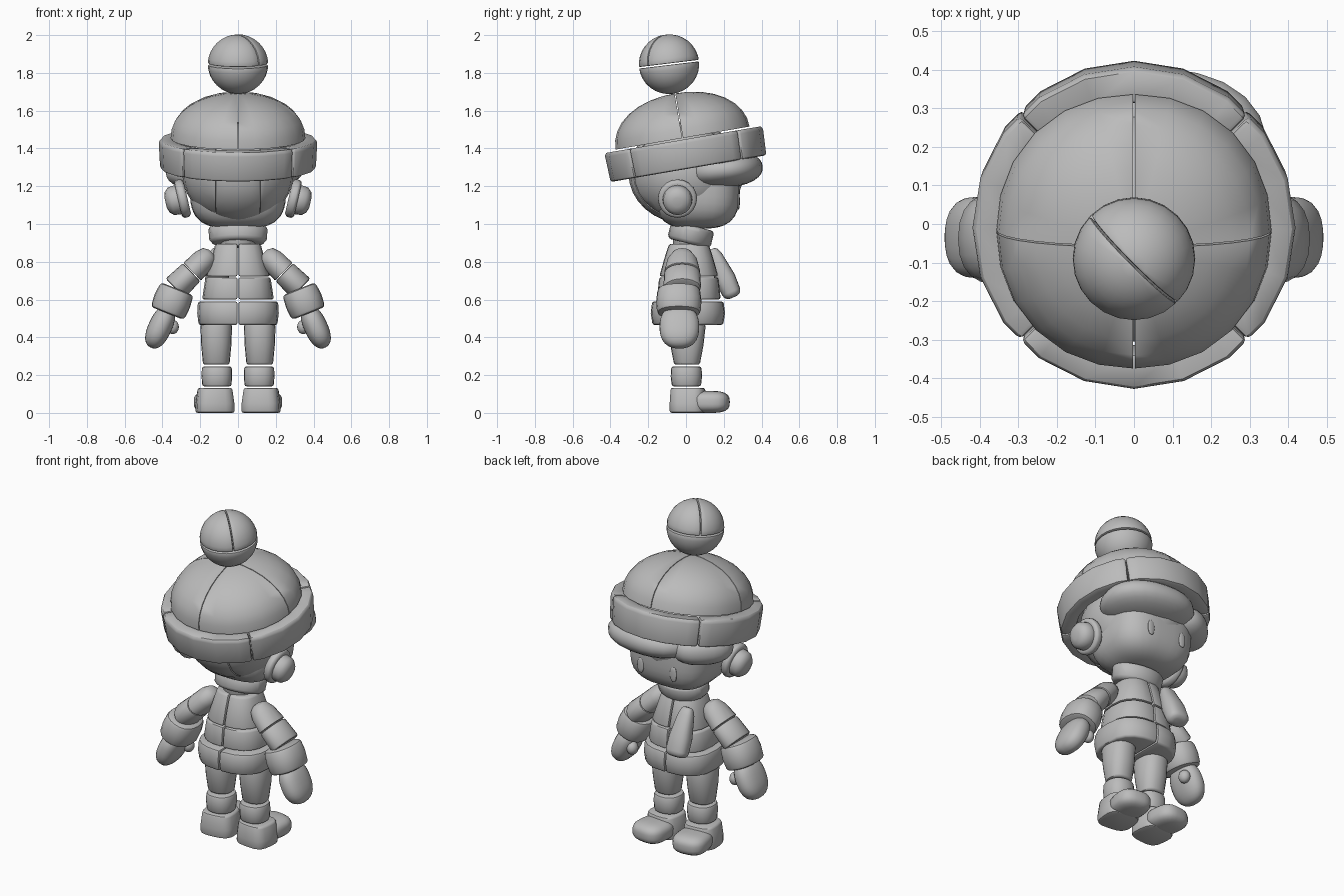
import bpy
import bmesh
from math import cos, sin, pi, copysign, radians
from mathutils import Matrix, Vector, Euler

old = bpy.data.objects.get("Cube")
if old:
    bpy.data.objects.remove(old)

grey = bpy.data.materials.new("plain grey")
grey.use_nodes = True
TONE = (0.5, 0.5, 0.5, 1)
grey.diffuse_color = TONE
grey.node_tree.nodes["Principled BSDF"].inputs["Base Color"].default_value = TONE

X, Y, Z = Vector((1, 0, 0)), Vector((0, 1, 0)), Vector((0, 0, 1))
GAP = 0.002


def half(bm, co, no):
    """Copy of bm keeping only what lies on the positive side of a plane."""
    part = bm.copy()
    bmesh.ops.bisect_plane(part, geom=part.verts[:] + part.edges[:] + part.faces[:],
                           plane_co=co, plane_no=no, clear_inner=True)
    open_edges = [e for e in part.edges if e.is_boundary]
    if open_edges:
        bmesh.ops.holes_fill(part, edges=open_edges, sides=0)
    return part


def finish(bm, name, loc, rot, keep, cuts, bevel):
    """Trim, split along seams, soften hard edges and place as an object."""
    for co, no in keep:
        bm = half(bm, co, no)
    parts = [bm]
    for offset, no in cuts:
        co = no * offset
        parts = [half(p, co + no * GAP * s, no * s) for p in parts for s in (1, -1)]
    joined = bmesh.new()
    for p in parts:
        if not p.faces:
            continue
        bmesh.ops.recalc_face_normals(p, faces=p.faces[:])
        hard = [e for e in p.edges if e.is_manifold and e.calc_face_angle(0) > radians(40)]
        if bevel and hard:
            bmesh.ops.bevel(p, geom=hard, offset=bevel, segments=2, profile=0.5,
                            affect='EDGES', clamp_overlap=True)
        piece = bpy.data.meshes.new("piece")
        p.to_mesh(piece)
        joined.from_mesh(piece)
        bpy.data.meshes.remove(piece)
    mesh = bpy.data.meshes.new(name)
    joined.to_mesh(mesh)
    mesh.materials.append(grey)
    obj = bpy.data.objects.new(name, mesh)
    obj.matrix_world = Matrix.Translation(loc) @ Euler(rot).to_matrix().to_4x4()
    bpy.context.collection.objects.link(obj)
    bpy.ops.object.select_all(action='DESELECT')
    obj.select_set(True)
    bpy.context.view_layer.objects.active = obj
    bpy.ops.object.shade_smooth_by_angle(angle=radians(40))
    return obj


def blob(name, loc, radii, p=2, rot=(0, 0, 0), keep=(), cuts=(), bevel=0.01, n=24):
    """Ellipsoid, squarer for larger p."""
    bm = bmesh.new()
    bmesh.ops.create_uvsphere(bm, u_segments=n, v_segments=n * 2 // 3, radius=1)
    for v in bm.verts:
        k = sum(abs(c) ** p for c in v.co) ** (-1 / p)
        v.co = [c * k * r for c, r in zip(v.co, radii)]
    return finish(bm, name, loc, rot, keep, cuts, bevel)


def loft(name, loc, sections, p=2, rot=(0, 0, 0), cuts=(), bevel=0.012, n=20, ring=False):
    """Stack of rounded outlines (z, rx, ry); ring joins last back to first."""
    def power(c):
        return copysign(abs(c) ** (2 / p), c)
    bm = bmesh.new()
    rows = [[bm.verts.new((rx * power(cos(2 * pi * i / n)), ry * power(sin(2 * pi * i / n)), z))
             for i in range(n)] for z, rx, ry in sections]
    pairs = list(zip(rows, rows[1:]))
    if ring:
        pairs.append((rows[-1], rows[0]))
    else:
        bm.faces.new(rows[0][::-1])
        bm.faces.new(rows[-1])
    for a, b in pairs:
        for i in range(n):
            j = (i + 1) % n
            bm.faces.new((a[i], a[j], b[j], b[i]))
    return finish(bm, name, loc, rot, (), cuts, bevel)


# Hat: pompom, dome in quarters, thick turned-up brim
TILT = 0.17
blob("pompom_top", (0, -0.09, 1.846), (0.16, 0.16, 0.158), rot=(0.12, 0, 0),
     keep=[(Z * 0.004, Z)], cuts=[(0, (X + Y).normalized())], bevel=0.006)
blob("pompom_bottom", (0, -0.09, 1.846), (0.16, 0.16, 0.158), rot=(0.12, 0, 0),
     keep=[(Z * -0.004, -Z)], bevel=0.006)
blob("hat_dome", (0, -0.018, 1.455), (0.357, 0.36, 0.24), p=2.1, rot=(TILT, 0, 0),
     keep=[(Vector(), Z)], cuts=[(0, X), (0, Y)], bevel=0.006)
loft("hat_brim", (0, 0, 1.37), [(-0.078, 0.33, 0.33), (-0.078, 0.412, 0.418),
     (0.07, 0.42, 0.425), (0.078, 0.41, 0.415), (0.078, 0.33, 0.33)], rot=(TILT, 0, 0),
     cuts=[(0, (X + Y).normalized()), (0, (X - Y).normalized())], ring=True, bevel=0.014)

# Head: hair shell at the back, squarer face, fringe under the brim
blob("back_hair", (0, 0, 1.27), (0.295, 0.305, 0.27), cuts=[(0.115, X), (-0.115, X)], bevel=0.006)
blob("face", (0, 0.06, 1.2), (0.255, 0.225, 0.225), p=3.2, n=32)
blob("fringe_large", (0.075, 0.2, 1.285), (0.27, 0.205, 0.095), p=2.3, rot=(0.1, 0, -0.1))
blob("fringe_small", (-0.23, 0.17, 1.275), (0.17, 0.12, 0.09), p=2.3, rot=(0.1, 0, pi / 4))

# Neck and scarf
loft("neck", (0, 0.01, 0.96), [(-0.08, 0.09, 0.08), (0.08, 0.09, 0.08)])
loft("scarf", (0, 0.026, 0.945), [(-0.05, 0.135, 0.105), (-0.03, 0.152, 0.117),
     (0.03, 0.157, 0.117), (0.046, 0.145, 0.108)], rot=(-0.24, 0, 0))
loft("scarf_tail", (-0.11, 0.195, 0.74), [(-0.14, 0.045, 0.03), (-0.12, 0.066, 0.05),
     (-0.03, 0.064, 0.055), (0.1, 0.045, 0.038), (0.14, 0.03, 0.022)], p=2.5, rot=(0.42, 0, 0))

# Jacket and hem
loft("jacket", (0, 0.015, 0), [(0.6, 0.19, 0.17), (0.72, 0.172, 0.158), (0.82, 0.14, 0.13),
     (0.895, 0.12, 0.105)], p=2.6, cuts=[(0, X), (0.72, Z)])
loft("jacket_hem", (0, 0.01, 0.528), [(-0.063, 0.208, 0.188), (0, 0.216, 0.198),
     (0.062, 0.212, 0.19)], p=2.6, cuts=[(0, X)])

for side, s in (("left", 1), ("right", -1)):
    # Eyes and earmuffs
    blob(side + "_eye", (s * 0.11, 0.278, 1.12), (0.022, 0.007, 0.045), p=2.5, n=12)
    ear = (0, s * 1.8, 0)
    loft(side + "_earmuff_pad", (s * 0.293, -0.045, 1.135), [(-0.025, 0.095, 0.095),
         (0, 0.106, 0.106), (0.025, 0.098, 0.098)], rot=ear)
    loft(side + "_earmuff_cap", (s * 0.325, -0.045, 1.127), [(-0.02, 0.08, 0.08),
         (0.03, 0.075, 0.075), (0.052, 0.055, 0.055), (0.06, 0.025, 0.025)], rot=ear)

    # Arm, cuff and mitten
    loft(side + "_arm", (s * 0.24, -0.02, 0.75), [(-0.13, 0.072, 0.1), (0, 0.066, 0.095),
         (0.08, 0.064, 0.08), (0.125, 0.05, 0.055), (0.142, 0.02, 0.025)],
         rot=(0, -0.8 * s, 0), cuts=[(-0.005, Z)])
    loft(side + "_cuff", (s * 0.348, -0.038, 0.592), [(-0.07, 0.095, 0.115),
         (0, 0.1, 0.12), (0.07, 0.093, 0.112)], p=2.3, rot=(0, -0.38 * s, 0), bevel=0.018)
    blob(side + "_mitten", (s * 0.412, -0.035, 0.455), (0.062, 0.105, 0.12), p=2.4,
         rot=(0, -0.43 * s, 0))
    blob(side + "_thumb", (s * 0.345, 0.02, 0.455), (0.032, 0.035, 0.038), n=16)

    # Leg, boot shaft and boot
    loft(side + "_leg", (s * 0.115, 0.005, 0), [(0.255, 0.07, 0.068), (0.36, 0.08, 0.088),
         (0.47, 0.084, 0.1)], p=2.3)
    loft(side + "_boot_shaft", (s * 0.112, 0.002, 0.193), [(-0.053, 0.077, 0.077),
         (0, 0.081, 0.083), (0.053, 0.079, 0.08)], p=2.3)
    loft(side + "_boot_heel", (s * 0.122, 0.01, 0), [(0, 0.103, 0.095), (0.05, 0.102, 0.095),
         (0.133, 0.09, 0.09)], p=3.2, rot=(0, 0, -0.1 * s))
    blob(side + "_boot_toe", (s * 0.132, 0.125, 0.058), (0.1, 0.105, 0.058), p=3,
         rot=(0, 0, -0.12 * s))
